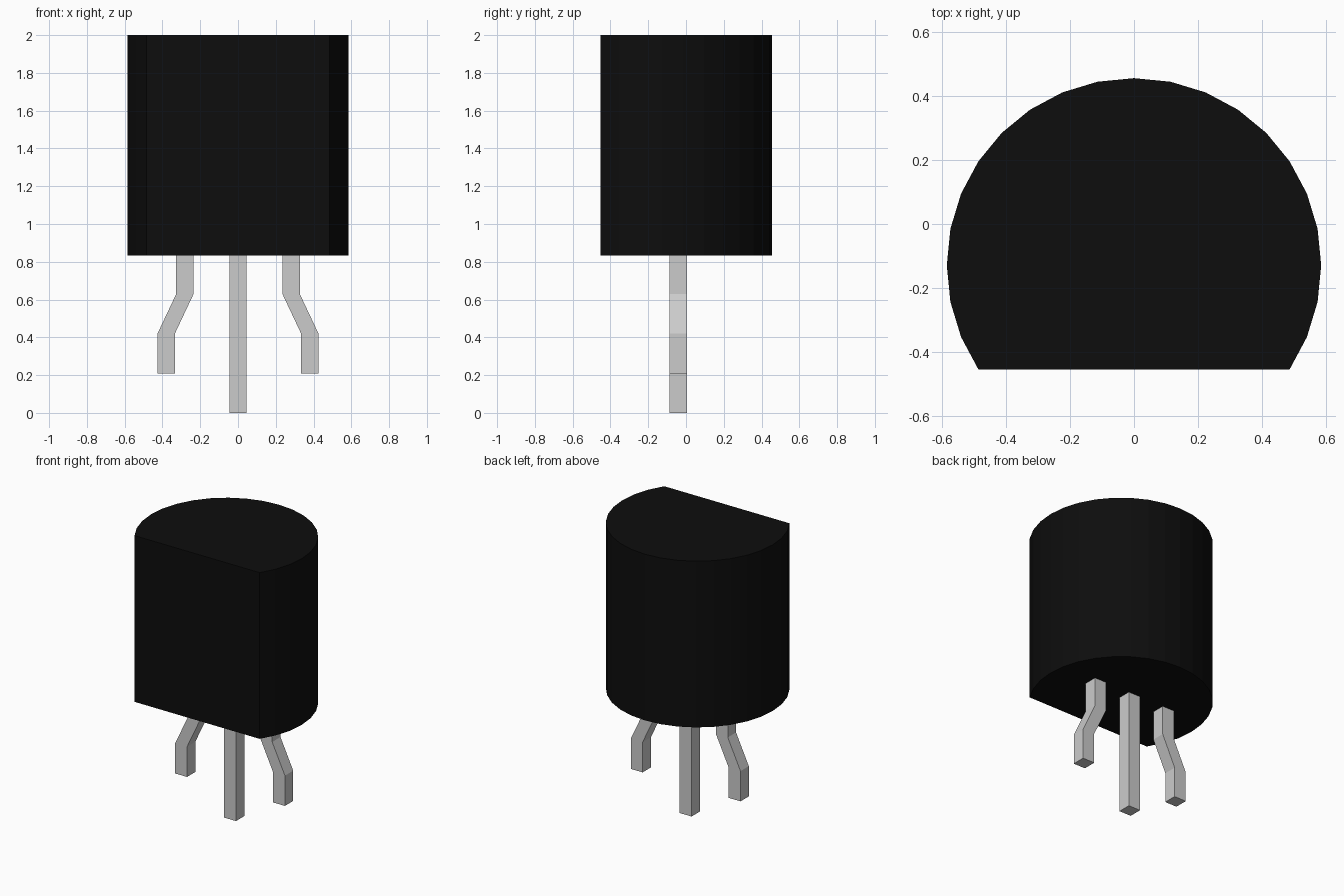
import bpy, bmesh
from math import sin, cos, radians

if "Cube" in bpy.data.objects:
    bpy.data.objects.remove(bpy.data.objects["Cube"])


def loft(name, rings):
    """Solid skinned through a list of matching closed rings, bottom to top."""
    bm = bmesh.new()
    loops = [[bm.verts.new(p) for p in ring] for ring in rings]
    n = len(loops[0])
    for a, b in zip(loops, loops[1:]):
        for i in range(n):
            j = (i + 1) % n
            bm.faces.new((a[i], a[j], b[j], b[i]))
    bm.faces.new(loops[0][::-1])
    bm.faces.new(loops[-1])
    bmesh.ops.recalc_face_normals(bm, faces=bm.faces)
    mesh = bpy.data.meshes.new(name)
    bm.to_mesh(mesh)
    bm.free()
    obj = bpy.data.objects.new(name, mesh)
    bpy.context.collection.objects.link(obj)
    return obj


BODY_Z, TOP_Z = 0.834, 2.0
RADIUS, CENTRE_Y = 0.584, -0.129
STEP = radians(360 / 32)
LEG_HALF, LEG_Y = 0.046, -0.042

# Body: 32-sided cylinder with its front sliced flat
profile = [(-RADIUS * sin(i * STEP), CENTRE_Y + RADIUS * cos(i * STEP))
           for i in range(-11, 12)]
body = loft("body", [[(x, y, z) for x, y in profile] for z in (BODY_Z, TOP_Z)])
black = bpy.data.materials.new("black_plastic")
black.diffuse_color = (0.004, 0.004, 0.004, 1)
black.use_nodes = True
black.node_tree.nodes["Principled BSDF"].inputs["Base Color"].default_value = black.diffuse_color
body.data.materials.append(black)


def leg(name, path):
    """Square lead following (x, z) points, bottom to top."""
    h = LEG_HALF
    corners = [(-h, -h), (h, -h), (h, h), (-h, h)]
    return loft(name, [[(x + dx, LEG_Y + dy, z) for dx, dy in corners]
                       for x, z in path])


# Leads: straight centre one, mirrored cranked outer pair
leg("middle_leg", [(0, 0), (0, BODY_Z)])
for side, sign in (("left", -1), ("right", 1)):
    leg(side + "_leg", [(sign * 0.38, 0.208), (sign * 0.38, 0.42),
                        (sign * 0.281, 0.63), (sign * 0.281, BODY_Z)])
